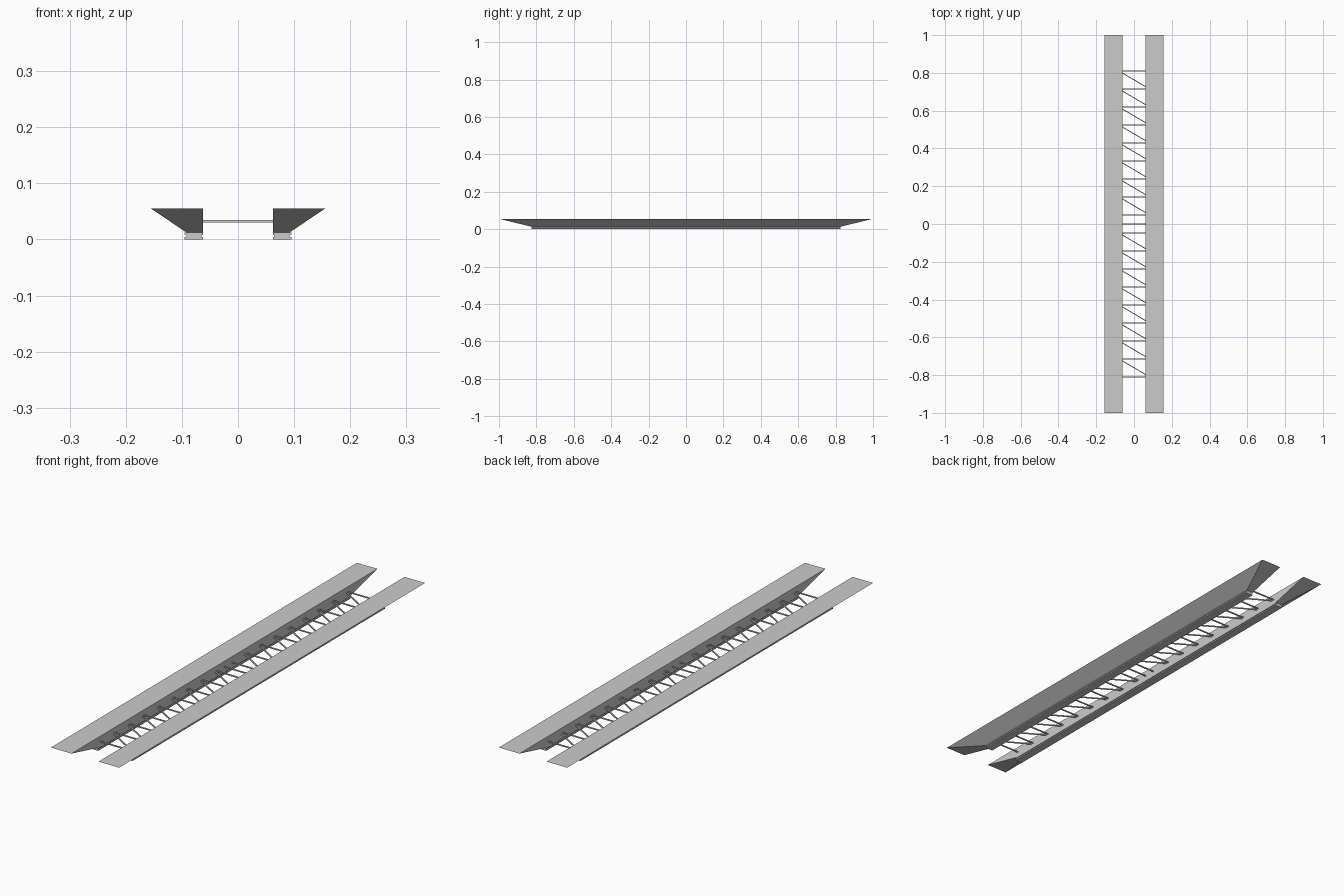
import bpy, bmesh, math
from mathutils import Vector, Matrix

if "Cube" in bpy.data.objects:
    bpy.data.objects.remove(bpy.data.objects["Cube"])

IN, OUT_LOW, OUT_TOP = 0.062, 0.095, 0.156   # side distances from centre
LOW_Y, TOP_Y = 0.825, 1.0                    # half lengths at bottom and top
DECK_Z, BASE_Z, STRUT_Z = 0.0555, 0.0125, 0.0325


def finish(name, bm):
    bmesh.ops.recalc_face_normals(bm, faces=bm.faces)
    me = bpy.data.meshes.new(name)
    bm.to_mesh(me)
    bm.free()
    ob = bpy.data.objects.new(name, me)
    bpy.context.collection.objects.link(ob)
    return ob


def hull(name, s):
    # flared solid: upright inner wall, sloped outer wall and ends
    bm = bmesh.new()
    rings = []
    for z, out, hy in ((BASE_Z, OUT_LOW - 0.003, LOW_Y), (DECK_Z, OUT_TOP, TOP_Y)):
        rings.append([bm.verts.new((s * x, y, z)) for x, y in
                      ((IN, -hy), (out, -hy), (out, hy), (IN, hy))])
    lo, hi = rings
    bm.faces.new(lo)
    bm.faces.new(hi)
    for i in range(4):
        j = (i + 1) % 4
        bm.faces.new((lo[i], lo[j], hi[j], hi[i]))
    return finish(name, bm)


def rail(name, s):
    # I-shaped cross-section pulled along y
    a, b, n = IN, OUT_LOW, 0.003
    prof = [(a, 0), (b, 0), (b, .004), (b - n, .005), (b - n, .0075), (b, .0085),
            (b, BASE_Z), (a, BASE_Z), (a, .0085), (a + n, .0075), (a + n, .005), (a, .004)]
    bm = bmesh.new()
    face = bm.faces.new([bm.verts.new((s * x, -LOW_Y, z)) for x, z in prof])
    ext = bmesh.ops.extrude_face_region(bm, geom=[face], use_keep_orig=True)
    moved = [g for g in ext["geom"] if isinstance(g, bmesh.types.BMVert)]
    bmesh.ops.translate(bm, verts=moved, vec=(0, 2 * LOW_Y, 0))
    return finish(name, bm)


def strut(bm, y_left, y_right, t=0.0045):
    a, b = Vector((-IN, y_left, STRUT_Z)), Vector((IN, y_right, STRUT_Z))
    d = b - a
    m = (Matrix.Translation((a + b) / 2)
         @ Matrix.Rotation(math.atan2(d.y, d.x), 4, 'Z')
         @ Matrix.Diagonal((d.length, t, t, 1)))
    bmesh.ops.create_cube(bm, size=1, matrix=m)


# Two long flared bodies with rails beneath
for side, s in (("left", -1), ("right", 1)):
    hull(side + "_track_body", s)
    rail(side + "_base_rail", s)

# Cross rungs
step = 0.0952
half = [0.048 + i * step for i in range(9)]
bm = bmesh.new()
for y in half:
    strut(bm, y, y)
    strut(bm, -y, -y)
strut(bm, 0, 0)
finish("cross_rungs", bm)

# Diagonal braces, all leaning the same way
bm = bmesh.new()
for lo, hi in zip(half, half[1:]):
    strut(bm, hi - 0.01, lo + 0.012)
    strut(bm, -lo - 0.01, -hi + 0.012)
finish("diagonal_braces", bm)
